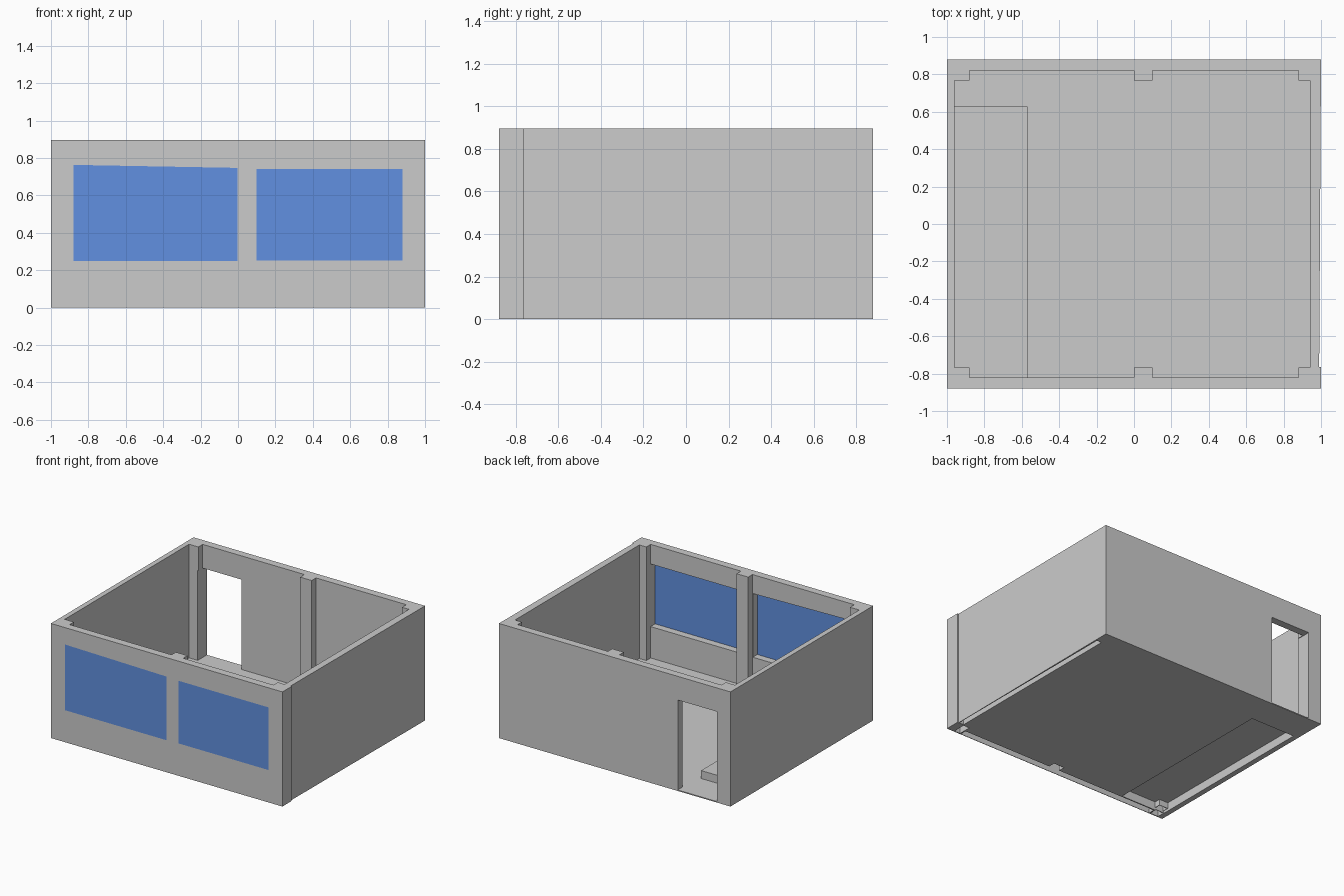
import bpy, bmesh

if "Cube" in bpy.data.objects:
    bpy.data.objects.remove(bpy.data.objects["Cube"])

H = 0.895


def prism(name, pts, lo, hi, axis='z'):
    """Extrude a 2D outline along z (xy outline) or along y (xz outline)."""
    def place(a, b, c):
        return (a, b, c) if axis == 'z' else (a, c, b)
    bm = bmesh.new()
    low = [bm.verts.new(place(a, b, lo)) for a, b in pts]
    high = [bm.verts.new(place(a, b, hi)) for a, b in pts]
    bm.faces.new(low)
    bm.faces.new(high)
    n = len(pts)
    for i in range(n):
        j = (i + 1) % n
        bm.faces.new((low[i], low[j], high[j], high[i]))
    bmesh.ops.recalc_face_normals(bm, faces=bm.faces)
    me = bpy.data.meshes.new(name)
    bm.to_mesh(me)
    bm.free()
    ob = bpy.data.objects.new(name, me)
    bpy.context.collection.objects.link(ob)
    return ob


def box(name, x0, x1, y0, y1, z0, z1):
    return prism(name, [(x0, y0), (x1, y0), (x1, y1), (x0, y1)], z0, z1)


def cut(target, cutter):
    cutter.hide_render = True
    mod = target.modifiers.new("cut", 'BOOLEAN')
    mod.operation = 'DIFFERENCE'
    mod.solver = 'EXACT'
    mod.object = cutter
    bpy.context.view_layer.objects.active = target
    bpy.ops.object.modifier_apply(modifier=mod.name)
    bpy.data.objects.remove(cutter, do_unlink=True)


# Outer shell, the right wall is slightly set back behind the front corner
shell = prism("room_walls", [(-1, -0.88), (1, -0.88), (1, -0.765), (0.99, -0.765),
                             (1, 0.88), (-1, 0.88)], 0, H)

# Interior outline leaves the corner and middle columns standing
L, R, cl, cr, Y, yc = -0.96, 0.94, -0.88, 0.88, 0.82, 0.767
back = [(R, yc), (cr, yc), (cr, Y), (0.1, Y), (0.1, yc), (0, yc),
        (0, Y), (cl, Y), (cl, yc), (L, yc)]
front = [(x, -y) for x, y in reversed(back)]
cut(shell, prism("interior_cutter", back + front, 0.008, 1.2))

# Doorway in the back wall
cut(shell, box("door_cutter", -0.885, -0.545, 0.75, 1.0, 0.008, 0.71))

# Window openings with flush blue panes
blue = bpy.data.materials.new("window_blue")
blue.diffuse_color = (0.12, 0.28, 0.75, 1)
blue.use_nodes = True
blue.node_tree.nodes["Principled BSDF"].inputs["Base Color"].default_value = blue.diffuse_color
windows = {
    "left_window": [(-0.88, 0.25), (-0.003, 0.25), (-0.003, 0.747), (-0.88, 0.763)],
    "right_window": [(0.1, 0.253), (0.88, 0.253), (0.88, 0.742), (0.1, 0.742)],
}
for name, outline in windows.items():
    cut(shell, prism("window_cutter", outline, -1.0, -0.80, 'y'))
    pane = prism(name, outline, -0.88, -0.876, 'y')
    pane.data.materials.append(blue)

# Hollow, open underside of the front wall, its columns and the right wall
cut(shell, box("front_hollow", -0.875, 0.875, -0.876, -0.824, -0.1, 0.24))
for x0, x1 in ((-0.955, -0.884), (0.004, 0.096), (0.884, 0.936)):
    cut(shell, box("column_hollow", x0, x1, -0.872, -0.771, -0.1, 0.235))
cut(shell, box("right_hollow", 0.945, 0.986, -0.76, 0.765, -0.1, 0.85))

# Floor opening below the low platform
cut(shell, box("platform_opening", L + 0.002, -0.574, -0.815, 0.624, -0.1, 0.02))

# Low platform along the left wall, open underneath
platform = box("low_platform", L, -0.57, -Y, 0.628, 0.006, 0.07)
cut(platform, box("platform_hollow", L + 0.002, -0.574, -0.815, 0.624, -0.1, 0.066))
